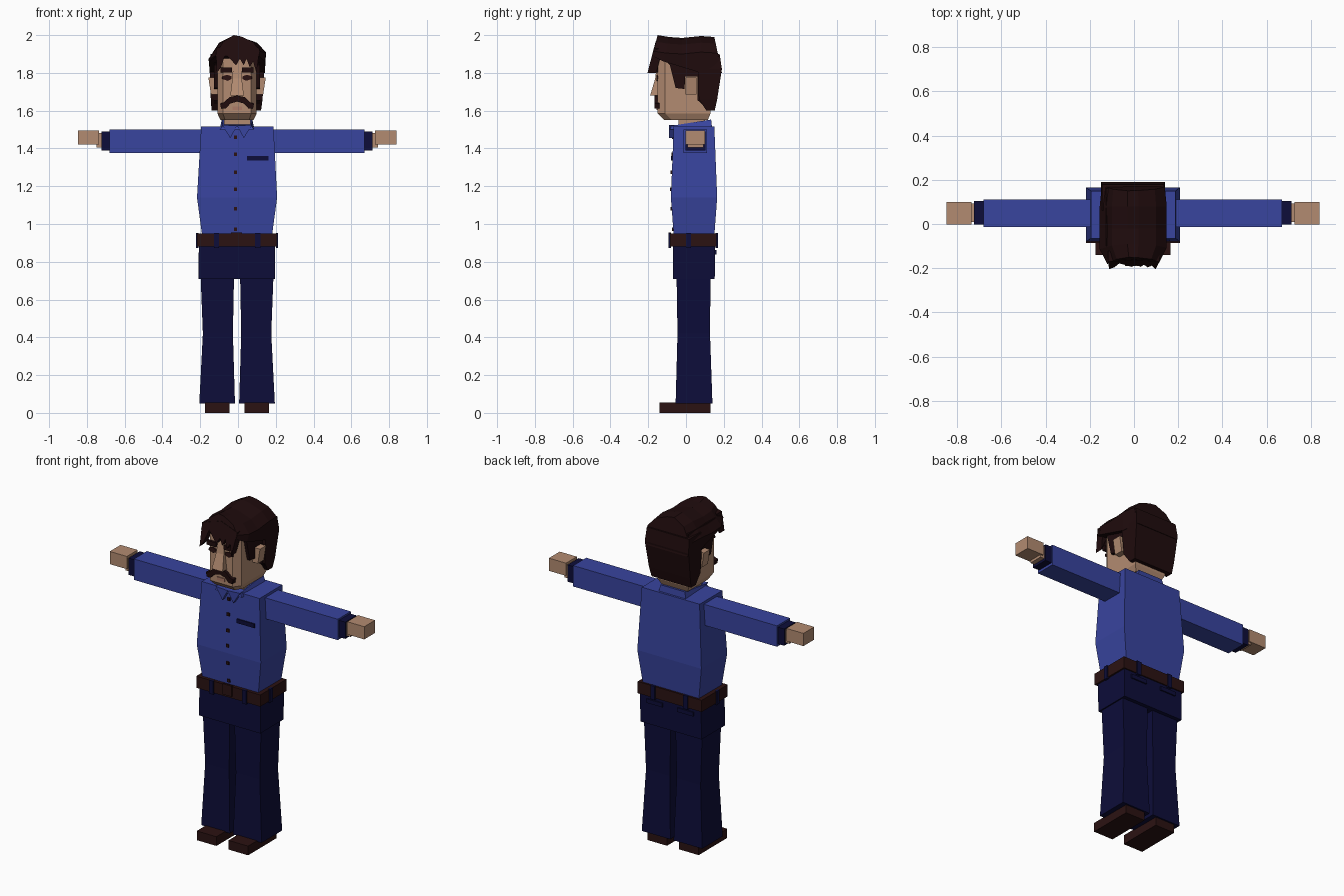
import bpy, bmesh

CX = -0.005  # body centre line


def material(name, rgb):
    m = bpy.data.materials.new(name)
    m.diffuse_color = (*rgb, 1)
    return m


BLUE = material("shirt blue", (0.04, 0.058, 0.345))
NAVY = material("trouser navy", (0.004, 0.004, 0.041))
SKIN = material("skin", (0.45, 0.26, 0.165))
HAIR = material("dark hair", (0.014, 0.0035, 0.004))
LEATHER = material("brown leather", (0.024, 0.006, 0.006))
LIP = material("lip", (0.42, 0.2, 0.14))


def loft(name, rings, mat):
    """Skin rings of equal point count and cap both ends."""
    bm = bmesh.new()
    rows = [[bm.verts.new(p) for p in r] for r in rings]
    n = len(rows[0])
    for a, b in zip(rows, rows[1:]):
        for i in range(n):
            j = (i + 1) % n
            bm.faces.new((a[i], a[j], b[j], b[i]))
    bm.faces.new(rows[0][::-1])
    bm.faces.new(rows[-1])
    bmesh.ops.recalc_face_normals(bm, faces=bm.faces)
    me = bpy.data.meshes.new(name)
    bm.to_mesh(me)
    bm.free()
    me.materials.append(mat)
    ob = bpy.data.objects.new(name, me)
    bpy.context.collection.objects.link(ob)
    return ob


def rect(x0, x1, y0, y1, z):
    return [(x0, y0, z), (x1, y0, z), (x1, y1, z), (x0, y1, z)]


def box(name, x, y, z, mat):
    return loft(name, [rect(*x, *y, z[0]), rect(*x, *y, z[1])], mat)


def stack(name, rows, mat):
    """Rows of (z, x0, x1, y0, y1) joined upwards."""
    return loft(name, [rect(*r[1:], r[0]) for r in rows], mat)


def front_plate(name, pts, y0, y1, mat):
    return loft(name, [[(x, y, z) for x, z in pts] for y in (y0, y1)], mat)


def side_x(s, a, b):
    """Span a..b measured outward from the centre line on side s."""
    return tuple(sorted((CX + s * a, CX + s * b)))


# Shirt body, belt and hips
stack("shirt_body", [(0.94, -0.19, 0.18, -0.065, 0.15), (1.14, -0.217, 0.207, -0.08, 0.165),
                     (1.515, -0.195, 0.188, -0.065, 0.15)], BLUE)
box("belt", (-0.217, 0.207), (-0.085, 0.162), (0.88, 0.95), LEATHER)
box("buckle", (-0.037, 0.022), (-0.092, -0.08), (0.892, 0.956), LEATHER)
stack("hips", [(0.71, -0.21, 0.195, -0.068, 0.152), (0.9, -0.207, 0.197, -0.07, 0.155)], NAVY)

# Shirt buttons and chest pocket
for z in (1.46, 1.37, 1.275, 1.185, 1.08, 0.972):
    y = -0.08 + abs(z - 1.14) * (0.04 if z > 1.14 else 0.075)
    box("shirt_button", (-0.021, -0.004), (y - 0.007, y + 0.004), (z - 0.009, z + 0.009), LEATHER)
box("chest_pocket", (0.047, 0.162), (-0.079, -0.068), (1.336, 1.36), NAVY)

for s in (-1, 1):
    # Belt loops and back pockets
    for y in ((-0.092, -0.08), (0.155, 0.169)):
        box("belt_loop", side_x(s, 0.095, 0.123), y, (0.872, 0.953), NAVY)
    box("side_belt_loop", side_x(s, 0.205, 0.218), (0.0, 0.026), (0.872, 0.953), NAVY)
    box("back_pocket", side_x(s, 0.05, 0.155), (0.15, 0.162), (0.838, 0.862), NAVY)

    # Flared trouser legs
    rows = []
    for z, inner, outer, y0, y1 in ((0.05, 0.011, 0.2, -0.055, 0.14), (0.42, 0.022, 0.181, -0.045, 0.127),
                                    (0.73, 0.016, 0.193, -0.05, 0.13)):
        rows.append((z, *side_x(s, inner, outer), y0, y1))
    stack("trouser_leg", rows, NAVY)
    box("shoe", side_x(s, 0.04, 0.17), (-0.14, 0.13), (0.0, 0.055), LEATHER)

    # Straight arms with cuffs and hands
    box("sleeve", side_x(s, 0.17, 0.675), (-0.013, 0.11), (1.375, 1.5), BLUE)
    box("cuff", side_x(s, 0.66, 0.718), (-0.003, 0.103), (1.39, 1.49), NAVY)
    box("wrist", side_x(s, 0.7, 0.745), (0.008, 0.093), (1.405, 1.482), SKIN)
    box("hand", side_x(s, 0.73, 0.843), (-0.002, 0.1), (1.42, 1.496), SKIN)

    # Collar points
    front_plate("collar_point", [(CX + s * x, z) for x, z in ((0.0, 1.52), (0.036, 1.455), (0.08, 1.525))],
                -0.09, -0.06, BLUE)

    # Ear flaring outward
    ex = [CX + s * v for v in (0.095, 0.138, 0.152, 0.095)]
    loft("ear", [[(x, y, z) for x, z in zip(ex, (1.685, 1.685, 1.775, 1.775))] for y in (-0.002, 0.055)], SKIN)

    # Brow and eye
    box("eyebrow", side_x(s, 0.026, 0.088), (-0.166, -0.148), (1.802, 1.828), HAIR)
    front_plate("eye", [(CX + s * x, z) for x, z in ((0.028, 1.768), (0.05, 1.758), (0.08, 1.768),
                                                     (0.078, 1.782), (0.052, 1.79), (0.03, 1.782))],
                -0.157, -0.149, LEATHER)

    # Hair over the temple and behind the ear
    outline = ((-0.1, 1.92), (-0.095, 1.85), (-0.085, 1.84), (-0.055, 1.72), (-0.008, 1.715), (-0.004, 1.78),
               (0.06, 1.78), (0.062, 1.655), (0.112, 1.61), (0.15, 1.65), (0.16, 1.92))
    loft("side_hair", [[(CX + s * x, y, z) for y, z in outline] for x in (0.085, 0.122)], HAIR)

# Collar band sloping up to the back
loft("collar", [[(-0.095, -0.085, 1.5), (0.085, -0.085, 1.5), (0.085, 0.138, 1.51), (-0.095, 0.138, 1.51)],
                [(-0.08, -0.078, 1.52), (0.07, -0.078, 1.52), (0.076, 0.133, 1.553), (-0.086, 0.133, 1.553)]], BLUE)
box("neck", (-0.075, 0.065), (-0.04, 0.1), (1.5, 1.6), SKIN)


# Head with chamfered cheeks and tapered jaw
def head_ring(z, k, y0, y1):
    half = ((-0.075, y0), (0.075, y0), (0.104, y0 + 0.04), (0.104, y1), (-0.104, y1), (-0.104, y0 + 0.04))
    return [(CX + x * k, y, z) for x, y in half]


loft("head", [head_ring(1.55, 0.84, -0.115, 0.115), head_ring(1.585, 1, -0.15, 0.13),
              head_ring(1.92, 1, -0.15, 0.13)], SKIN)

# Nose, mouth and moustache
stack("nose", [(1.68, -0.041, 0.031, -0.19, -0.14), (1.77, -0.03, 0.02, -0.163, -0.14),
               (1.85, -0.025, 0.015, -0.153, -0.14)], SKIN)
box("mouth", (-0.03, 0.02), (-0.156, -0.148), (1.603, 1.622), LIP)
upper = [(0.0, 1.68), (0.04, 1.672), (0.068, 1.645), (0.09, 1.638)]
lower = [(0.085, 1.612), (0.06, 1.612), (0.035, 1.638), (0.0, 1.648)]
right = upper + lower
left = [(-x, z) for x, z in right[-2:0:-1]]
front_plate("moustache", [(CX + x, z) for x, z in right + left], -0.168, -0.14, HAIR)


# Hair cap lofted front to back
def hair_ring(y, k, bottom, drop, lean):
    arch = ((-0.15, bottom), (-0.155, 1.88), (-0.1, 1.965), (-0.03, 2.0), (0.02, 1.993),
            (0.1, 1.965), (0.148, 1.915), (0.142, bottom))
    return [(x * k, y + (2 - z) * lean, max(bottom, z - drop)) for x, z in arch]


loft("hair_cap", [hair_ring(-0.15, 0.78, 1.89, 0, -0.26), hair_ring(-0.09, 1, 1.86, 0.01, -0.2),
                  hair_ring(-0.02, 1, 1.83, 0.015, 0), hair_ring(0.08, 1, 1.8, 0.005, 0),
                  hair_ring(0.15, 0.94, 1.8, 0.01, 0.2)], HAIR)

# Long hair at the back
stack("back_hair", [(1.6, -0.14, 0.122, 0.108, 0.152), (1.66, -0.144, 0.13, 0.068, 0.165),
                    (1.82, -0.15, 0.14, 0.063, 0.19), (1.9, -0.145, 0.135, 0.06, 0.178)], HAIR)

# Jagged fringe leaning forward
fringe = [(-0.118, 1.93), (-0.112, 1.8), (-0.09, 1.83), (-0.066, 1.9), (-0.01, 1.84), (0.01, 1.875),
          (0.03, 1.84), (0.045, 1.875), (0.062, 1.83), (0.08, 1.86), (0.098, 1.8), (0.115, 1.93), (0.0, 1.965)]
loft("fringe", [[(x, y - (2 - z) * 0.26, z) for x, z in fringe] for y in (-0.152, -0.105)], HAIR)
